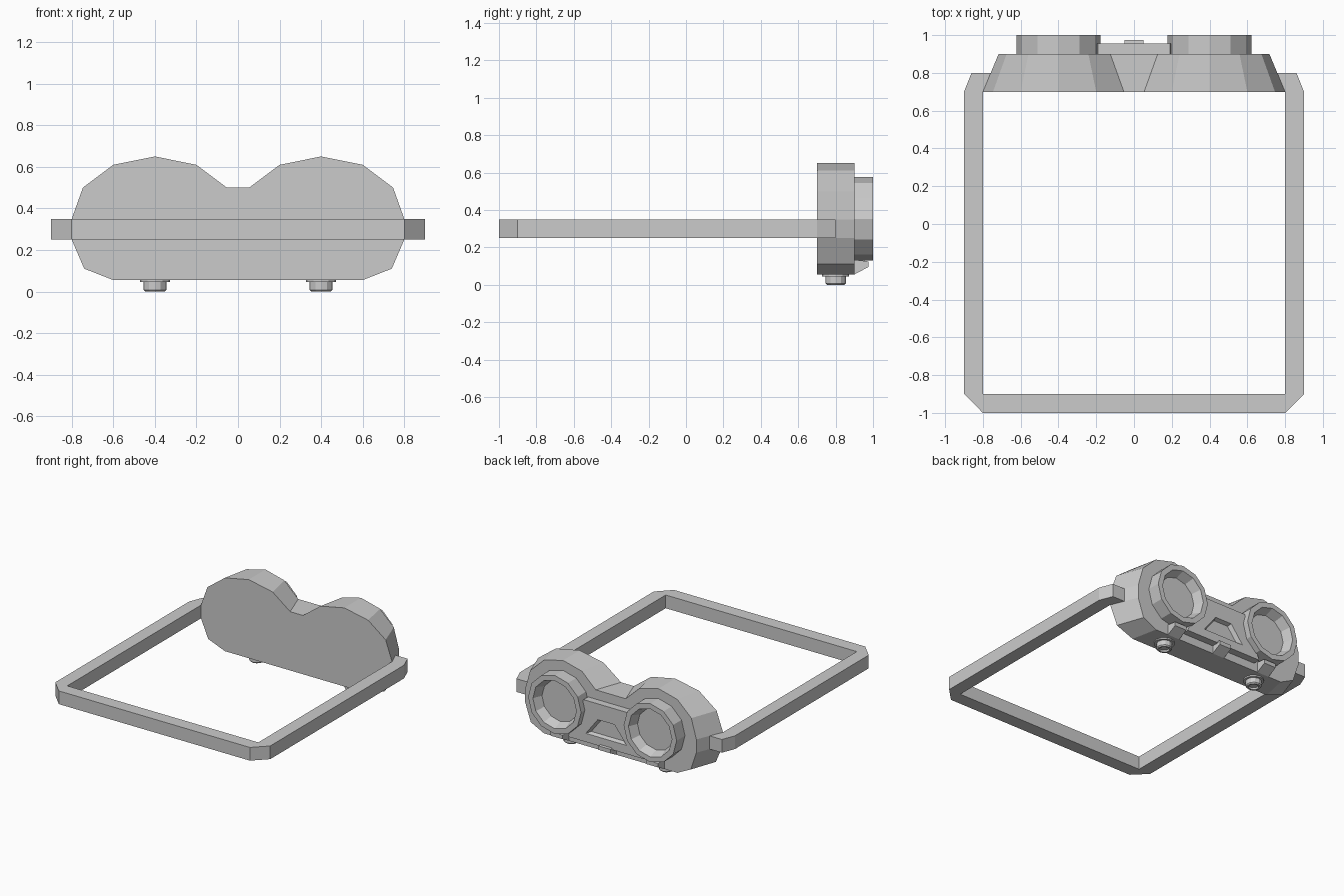
import bpy, bmesh
from math import sin, cos, pi, radians

if "Cube" in bpy.data.objects:
    bpy.data.objects.remove(bpy.data.objects["Cube"])


def loft(name, rings):
    """Skin a list of equally sized vertex rings and cap both ends."""
    bm = bmesh.new()
    loops = [[bm.verts.new(p) for p in ring] for ring in rings]
    n = len(loops[0])
    for a, b in zip(loops, loops[1:]):
        for i in range(n):
            j = (i + 1) % n
            bm.faces.new((a[i], a[j], b[j], b[i]))
    bm.faces.new(loops[0])
    bm.faces.new(loops[-1])
    bmesh.ops.recalc_face_normals(bm, faces=bm.faces)
    mesh = bpy.data.meshes.new(name)
    bm.to_mesh(mesh)
    bm.free()
    obj = bpy.data.objects.new(name, mesh)
    bpy.context.collection.objects.link(obj)
    return obj


def mirrored(half):
    """Complete a right-hand outline with its left-hand mirror image."""
    return half + [(-x, z) for x, z in reversed(half)]


def at_y(outline, y):
    return [(x, y, z) for x, z in outline]


def circle(r, n=12):
    return [(r * cos(2 * pi * i / n), r * sin(2 * pi * i / n)) for i in range(n)]


# Goggle body: two twelve-sided lobes, narrower towards the lenses
def body_outline(rx):
    lower = [(0.4 + rx * cos(radians(a)), 0.25 + 0.195 * sin(radians(a)))
             for a in (-45, 0)]
    lower = [(0.4 + rx * 0.5, 0.055), (0.4 + rx * 0.85, 0.11), lower[1]]
    upper = [(0.4 + rx * cos(radians(a)), 0.35 + 0.3 * sin(radians(a)))
             for a in range(0, 151, 30)]
    return mirrored(lower + upper)


loft("goggle_body", [at_y(body_outline(0.4), 0.7), at_y(body_outline(0.317), 0.9)])

# Head strap: one U-shaped band with chamfered corners
strap_half = [(0.8, -1.0), (0.9, -0.9), (0.9, 0.7), (0.86, 0.8),
              (0.75, 0.8), (0.8, 0.7), (0.8, -0.9)]
strap = mirrored(strap_half)
loft("head_strap", [[(x, y, z) for x, y in strap] for z in (0.25, 0.35)])

# Nose bridge plate with a sunken trapezoid panel
plate = mirrored([(0.32, 0.115), (0.19, 0.43)])
panel = mirrored([(0.17, 0.18), (0.07, 0.31)])
floor = mirrored([(0.145, 0.19), (0.06, 0.30)])
loft("bridge_plate", [at_y(plate, 0.89), at_y(plate, 0.955),
                      at_y(panel, 0.955), at_y(floor, 0.925)])

# Small wedge clips along the lower front edge
clip = [(0.89, 0.055), (0.9, 0.055), (0.975, 0.095), (0.975, 0.125), (0.89, 0.135)]
for name, cx in (("clip_left", -0.4), ("clip_centre", 0), ("clip_right", 0.4)):
    loft(name, [[(cx + s, y, z) for y, z in clip] for s in (-0.05, 0.05)])

for side, cx in (("left", -0.4), ("right", 0.4)):
    # Lens tube with a flat rim and sloping cup
    tube = [(0.222, 0.89), (0.222, 1.0), (0.182, 1.0), (0.155, 0.93)]
    loft("lens_tube_" + side,
         [[(cx + x, y, 0.353 + z) for x, z in circle(r)] for r, y in tube])

    # Flanged knob under the body
    knob = [(0.072, 0.06), (0.072, 0.045), (0.055, 0.045), (0.055, 0.008),
            (0.047, 0.0), (0.036, 0.0), (0.03, 0.012)]
    loft("knob_" + side,
         [[(cx + x, 0.8 + y, z) for x, y in circle(r)] for r, z in knob])
